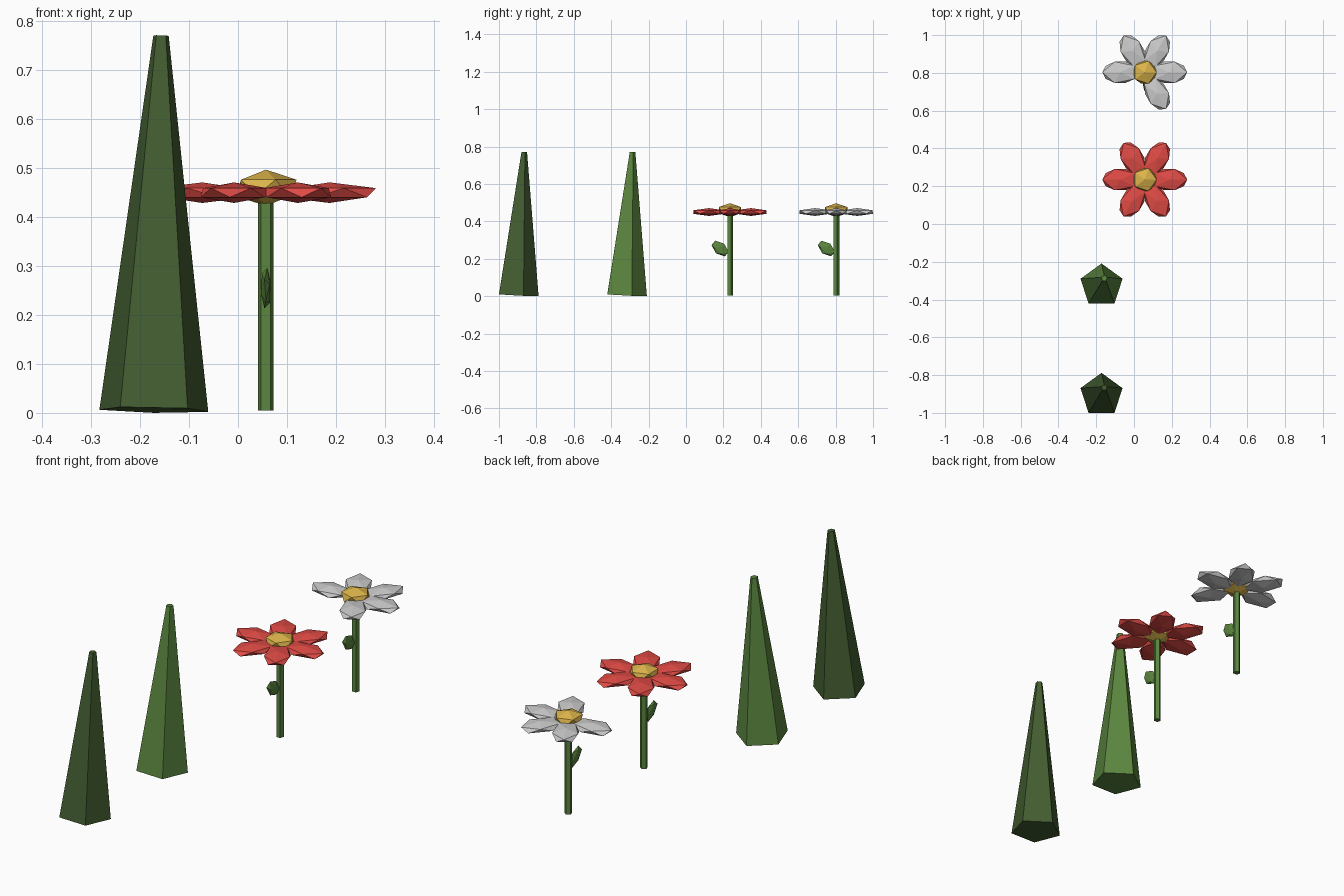
import bpy
from math import radians, cos, sin
from mathutils import Euler, Vector

if "Cube" in bpy.data.objects:
    bpy.data.objects.remove(bpy.data.objects["Cube"])


def material(name, rgb):
    m = bpy.data.materials.new(name)
    m.diffuse_color = (*rgb, 1)
    m.use_nodes = True
    m.node_tree.nodes["Principled BSDF"].inputs["Base Color"].default_value = m.diffuse_color
    return m


dark_green = material("dark_green", (0.055, 0.11, 0.03))
light_green = material("light_green", (0.105, 0.24, 0.05))
red = material("red", (0.75, 0.07, 0.06))
yellow = material("yellow", (0.72, 0.46, 0.07))


def finish(name, mat):
    ob = bpy.context.object
    ob.name = name
    if mat:
        ob.data.materials.append(mat)
    return ob


def blob(name, loc, scale, rot, mat):
    """Flattened 20-sided ball used for petals, centres and leaves."""
    bpy.ops.mesh.primitive_ico_sphere_add(subdivisions=1, radius=1, location=loc, rotation=rot)
    ob = finish(name, mat)
    ob.scale = scale
    return ob


def blade(name, y, mat):
    """Leaning five-sided tapered grass blade."""
    height, rot = 0.766, Euler((radians(-2.9), radians(1.1), 0))
    base = Vector((-0.172, y, 0.006))
    centre = base + rot.to_matrix() @ Vector((0, 0, height / 2))
    bpy.ops.mesh.primitive_cone_add(vertices=5, radius1=0.117, radius2=0.0165,
                                    depth=height, location=centre, rotation=rot)
    finish(name, mat)


def flower(name, y, petal_mat, angles):
    x = 0.057
    # stem
    bpy.ops.mesh.primitive_cylinder_add(vertices=5, radius=0.0165, depth=0.445,
                                        location=(x, y, 0.2275))
    finish(name + "_stem", light_green)
    # leaf on the front side of the stem
    blob(name + "_leaf", (x, y - 0.053, 0.255), (0.011, 0.055, 0.034),
         (radians(-40), 0, 0), light_green)
    # petals around the centre
    for a in angles:
        t = radians(a)
        blob(f"{name}_petal_{a}", (x + 0.13 * cos(t), y + 0.13 * sin(t), 0.45),
             (0.106, 0.066, 0.021), (0, 0, t), petal_mat)
    # flower centre
    blob(name + "_centre", (x, y, 0.46), (0.07, 0.07, 0.037), (0, 0, 0), yellow)


blade("dark_grass_blade", -0.905, dark_green)
blade("light_grass_blade", -0.326, light_green)
flower("red_flower", 0.235, red, (0, 60, 120, 180, 240, 300))
flower("white_flower", 0.803, None, (0, 60, 120, 180, 300))
